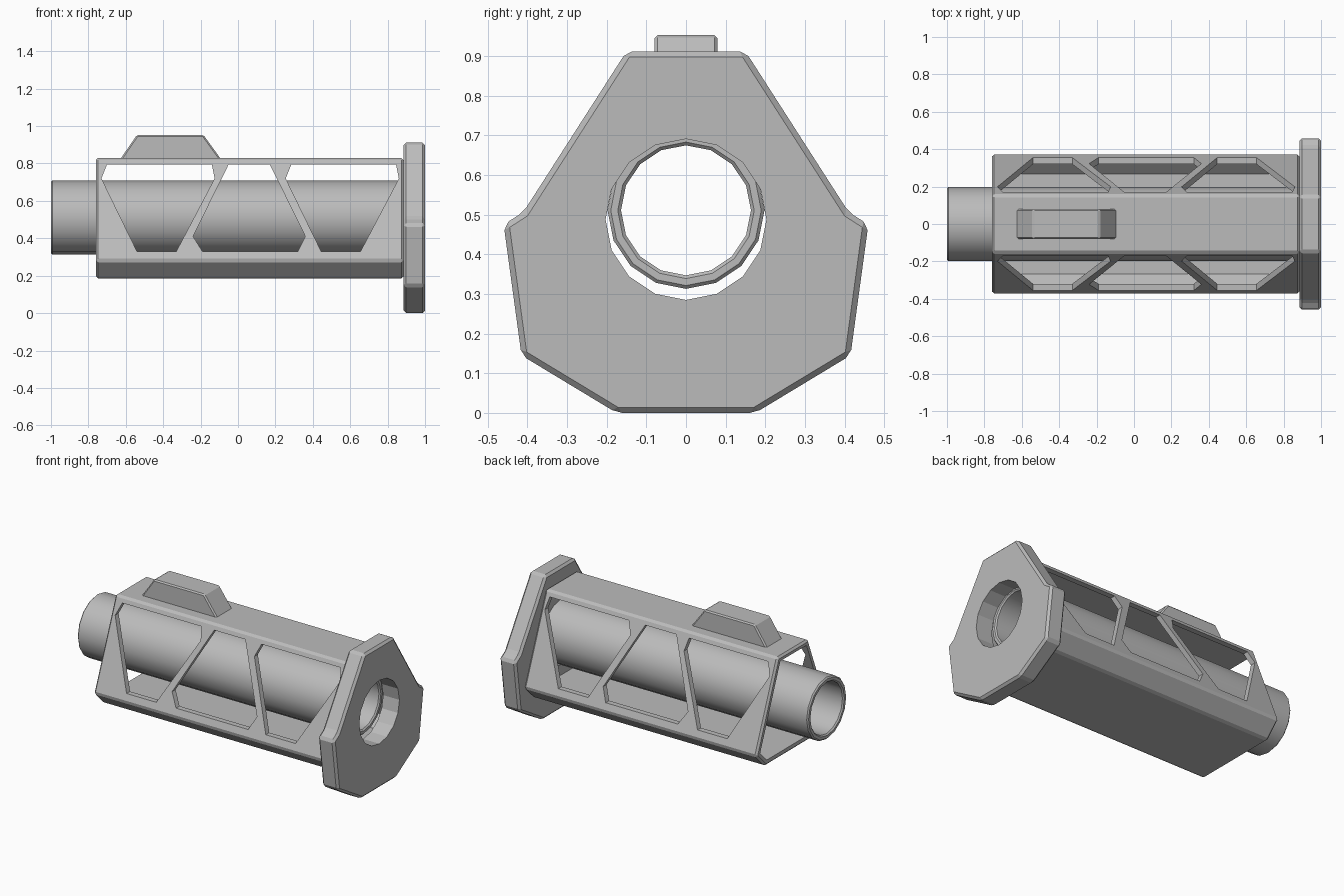
import bpy, bmesh, math

if "Cube" in bpy.data.objects:
    bpy.data.objects.remove(bpy.data.objects["Cube"], do_unlink=True)

metal = bpy.data.materials.new("plain_grey")
metal.use_nodes = True
grey = (0.5, 0.5, 0.5, 1)
metal.diffuse_color = grey
metal.node_tree.nodes["Principled BSDF"].inputs["Base Color"].default_value = grey


def prism(name, outline, axis, start, end):
    """Extrude an outline along x (points are y, z) or y (points are x, z)."""
    bm = bmesh.new()
    place = (lambda p: (start, *p)) if axis == "x" else (lambda p: (p[0], start, p[1]))
    face = bm.faces.new([bm.verts.new(place(p)) for p in outline])
    new = bmesh.ops.extrude_face_region(bm, geom=[face])["geom"]
    shift = (end - start, 0, 0) if axis == "x" else (0, end - start, 0)
    bmesh.ops.translate(bm, vec=shift, verts=[v for v in new if isinstance(v, bmesh.types.BMVert)])
    bmesh.ops.recalc_face_normals(bm, faces=bm.faces)
    mesh = bpy.data.meshes.new(name)
    bm.to_mesh(mesh)
    bm.free()
    mesh.materials.append(metal)
    obj = bpy.data.objects.new(name, mesh)
    bpy.context.collection.objects.link(obj)
    return obj


def apply(obj, kind, **settings):
    mod = obj.modifiers.new(kind.lower(), kind)
    for key, value in settings.items():
        setattr(mod, key, value)
    bpy.context.view_layer.objects.active = obj
    bpy.ops.object.modifier_apply(modifier=mod.name)


def bevel(obj, width, angle=15):
    apply(obj, "BEVEL", width=width, segments=1, limit_method="ANGLE",
          angle_limit=math.radians(angle))


def cut(obj, cutter):
    apply(obj, "BOOLEAN", operation="DIFFERENCE", solver="EXACT", object=cutter)
    bpy.data.objects.remove(cutter, do_unlink=True)


def mirrored(half):
    return half + [(-y, z) for y, z in reversed(half)]


# Housing: tapered hollow shell, open at its end
shell = prism("housing", mirrored([(.155, .83), (.375, .28), (.28, .185)]), "x", -.76, .885)
bevel(shell, .012)
cut(shell, prism("hollow", mirrored([(.132, .8), (.337, .287), (.268, .22)]), "x", -1, 1.1))

# Side windows, repeated on both sides
window = [(-.7, .795), (-.14, .795), (-.125, .72), (-.33, .33), (-.54, .33), (-.73, .72)]
middle = [(-.05, .795), (.17, .795), (.36, .41), (.32, .33), (-.19, .33), (-.24, .41)]
last = [(x + .985, z) for x, z in window]
for outline in (window, middle, last):
    for side in (-1, 1):
        cut(shell, prism("window_cutter", outline, "y", side * .05, side * .6))

# End plate with a round opening
plate = prism("end_plate", mirrored([(.15, .912), (.41, .507), (.46, .475), (.415, .145), (.175, 0)]),
              "x", .885, 1)
bevel(plate, .014)
circle = [(.203 * math.sin(i * math.tau / 16), .488 + .203 * math.cos(i * math.tau / 16))
          for i in range(16)]
cut(plate, prism("hole_cutter", circle, "x", .7, 1.2))

# Inner tube
bpy.ops.mesh.primitive_cylinder_add(vertices=16, radius=.198, depth=1.89, end_fill_type="NOTHING",
                                    location=(-.055, 0, .511), rotation=(0, math.pi / 2, 0))
tube = bpy.context.object
tube.name = "tube"
tube.data.materials.append(metal)
apply(tube, "SOLIDIFY", thickness=.034, offset=-1)
bevel(tube, .008, 60)
bpy.ops.object.shade_smooth_by_angle(angle=math.radians(35))

# Raised block on top
block = prism("top_block", [(-.635, .815), (-.54, .953), (-.185, .953), (-.085, .815)], "y", -.08, .08)
bevel(block, .008)
